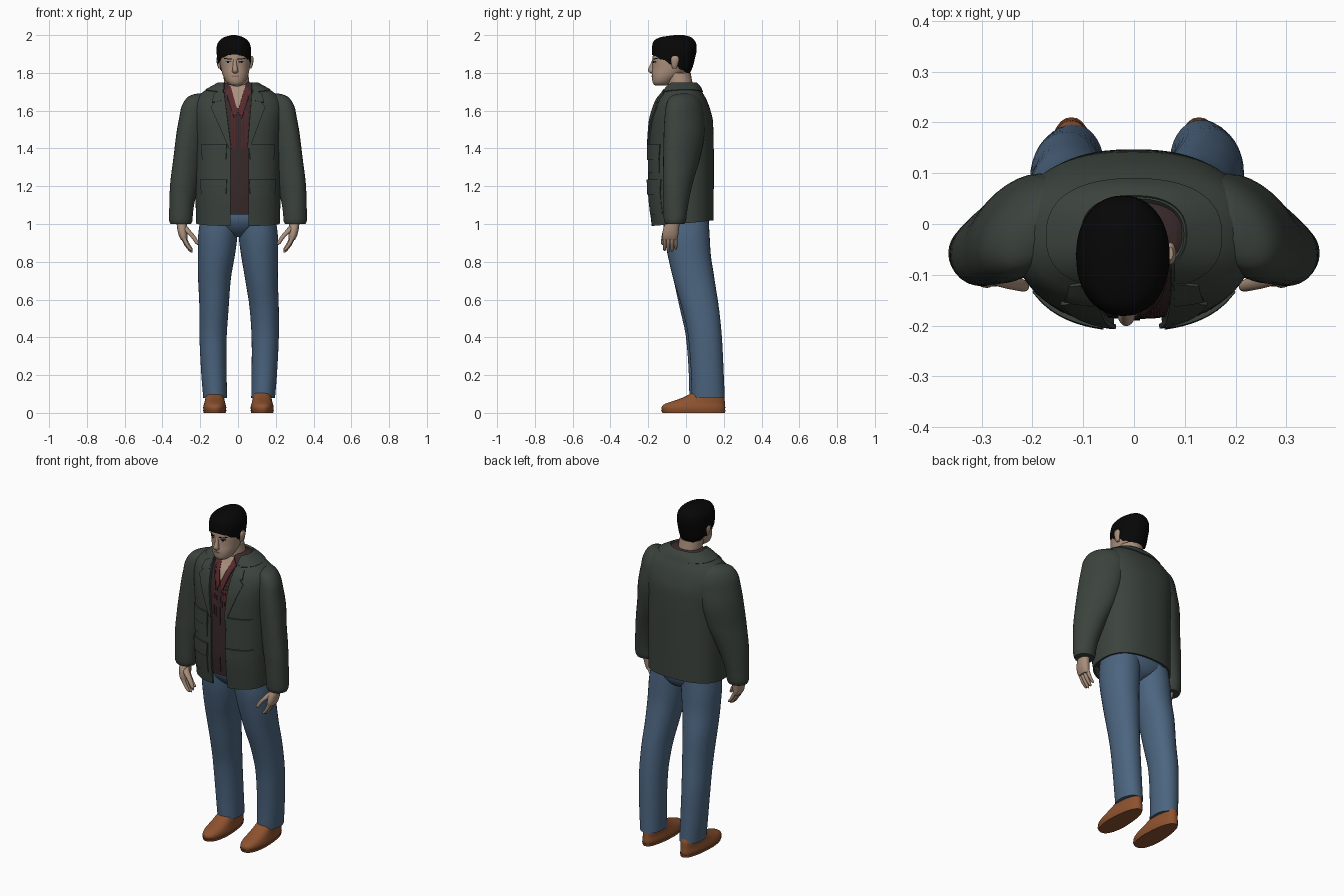
import bpy, math
from math import pi, sin, cos, acos

def mat(name, r, g, b):
    m = bpy.data.materials.new(name)
    m.diffuse_color = (r, g, b, 1)
    return m

OLIVE = mat("dark_olive_cloth", .044, .056, .046)
DENIM = mat("blue_denim", .072, .13, .215)
SHIRT = mat("dark_maroon_cloth", .04, .022, .022)
RED = mat("red_cloth", .10, .022, .026)
SKIN = mat("skin", .40, .275, .20)
LIP = mat("lips", .27, .15, .115)
HAIR = mat("black_hair", .002, .002, .002)
SHOE = mat("brown_leather", .27, .085, .028)
WHITE = mat("eye_white", .32, .32, .32)

# ring = (z, centre x, half width, front y, back y); smooth monotone interpolation by z
def sect(R, z):
    z = min(max(z, R[0][0]), R[-1][0])
    i = 0
    while i < len(R) - 2 and z > R[i + 1][0]:
        i += 1
    h = R[i + 1][0] - R[i][0]
    t = (z - R[i][0]) / h
    slope = lambda j, k: (R[j + 1][k] - R[j][k]) / (R[j + 1][0] - R[j][0])
    def tan(j, k):
        if j == 0: return slope(0, k)
        if j == len(R) - 1: return slope(j - 1, k)
        a, b = slope(j - 1, k), slope(j, k)
        return 2 * a * b / (a + b) if a * b > 0 else 0
    return [(2*t**3 - 3*t*t + 1) * R[i][k] + (t**3 - 2*t*t + t) * h * tan(i, k)
            + (3*t*t - 2*t**3) * R[i + 1][k] + (t**3 - t*t) * h * tan(i + 1, k) for k in range(1, 5)]

def finish(name, verts, faces, m, thick=0, angle=50):
    me = bpy.data.meshes.new(name)
    me.from_pydata(verts, [], faces)
    me.materials.append(m)
    ob = bpy.data.objects.new(name, me)
    bpy.context.collection.objects.link(ob)
    bpy.ops.object.select_all(action='DESELECT')
    ob.select_set(True)
    bpy.context.view_layer.objects.active = ob
    if thick:
        mod = ob.modifiers.new("thickness", 'SOLIDIFY')
        mod.thickness, mod.offset = thick, -1
        bpy.ops.object.modifier_apply(modifier=mod.name)
    bpy.ops.object.shade_smooth_by_angle(angle=math.radians(angle))
    return ob

def loft(name, R, m, n=2.0, seg=32, rows=24, zbot=None, gap=None, thick=0):
    """Stack of superellipses; gap(z) leaves a front opening, zbot(angle) shapes the hem."""
    verts, faces = [], []
    cols = seg + 1 if gap else seg
    sg = lambda v, p: math.copysign(abs(v) ** p, v)
    for i in range(rows + 1):
        t = (1 - cos(pi * i / rows)) / 2
        for j in range(cols):
            a = -pi / 2 + 2 * pi * j / seg
            z0 = zbot(a) if zbot else R[0][0]
            z = z0 + (R[-1][0] - z0) * t
            cx, rx, yf, yb = sect(R, z)
            if gap:
                l, r = gap(z)
                a0 = -acos(min(1, (r - cx) / rx) ** (n / 2))
                a1 = pi + acos(min(1, (cx - l) / rx) ** (n / 2))
                a = a0 + (a1 - a0) * j / seg
            verts.append((cx + rx * sg(cos(a), 2 / n),
                          (yf + yb) / 2 + (yb - yf) / 2 * sg(sin(a), 2 / n), z))
    for i in range(rows):
        for j in range(seg):
            k = (j + 1) % cols
            faces.append((i*cols + j, i*cols + k, (i+1)*cols + k, (i+1)*cols + j))
    if not gap:
        if not thick:
            faces.append(tuple(reversed(range(cols))))
        faces.append(tuple(rows * cols + j for j in range(cols)))
    return finish(name, verts, faces, m, thick)

def patch(name, R, n, quad, off, m, side=1, N=8):
    """Plate lying on the front of a loft; quad = bl, br, tr, tl in (x, z)."""
    if side < 0:
        bl, br, tr, tl = [(-x, z) for x, z in quad]
        quad = (br, bl, tl, tr)
    verts, faces = [], []
    for i in range(N + 1):
        for j in range(N + 1):
            u, v = j / N, i / N
            w = ((1-u)*(1-v), u*(1-v), u*v, (1-u)*v)
            x, z = (sum(w[k] * quad[k][c] for k in range(4)) for c in (0, 1))
            cx, rx, yf, yb = sect(R, z)
            d = max(0, 1 - min(1, abs(x - cx) / rx) ** n) ** (1 / n)
            verts.append((x, (yf + yb) / 2 - (yb - yf) / 2 * d - off, z))
    for i in range(N):
        for j in range(N):
            a = i * (N + 1) + j
            faces.append((a, a + 1, a + N + 2, a + N + 1))
    return finish(name, verts, faces, m, min(off + .003, .0095), 40)

def rect(x0, x1, z0, z1):
    return ((x0, z0), (x1, z0), (x1, z1), (x0, z1))

def grow(R, d):
    return [(z, c, rx + d, f - d, b + d) for z, c, rx, f, b in R]

# Jacket body with open front
JN = 2.4
JACKET = [(.98, 0, .222, -.182, .146), (1.2, 0, .225, -.202, .147), (1.4, 0, .225, -.2, .147),
          (1.54, 0, .235, -.192, .143), (1.61, 0, .24, -.175, .127), (1.66, 0, .228, -.155, .108),
          (1.70, 0, .185, -.125, .085), (1.73, 0, .135, -.108, .07), (1.75, 0, .098, -.092, .05)]
def opening(z):
    t = min(max((z - 1.4) / .3, 0), 1)
    return -.04 - .035 * t, .056 + .018 * t
loft("jacket_body", JACKET, OLIVE, JN, 72, 40, lambda a: 1.005 + .015 * sin(a), opening, .01)
loft("jacket_collar", grow(JACKET, .006), OLIVE, JN, 60, 8,
     lambda a: 1.70 + .012 * abs(cos(a)), lambda z: (-.08, .08), .009)

# Shirt, open neck and its collar
TORSO = grow(JACKET, -.015)
loft("shirt", [(1.05,) + tuple(sect(TORSO, 1.05))] + [r for r in TORSO if r[0] > 1.05], SHIRT, JN, 48, 30)
patch("open_neck", TORSO, JN, ((-.006, 1.615), (.004, 1.615), (.04, 1.735), (-.045, 1.735)), .003, SKIN)
for s in (1, -1):
    patch("shirt_collar", TORSO, JN, ((.002, 1.595), (.018, 1.56), (.066, 1.70), (.04, 1.735)), .006, RED, s)
    patch("shirt_collar_band", TORSO, JN, ((.022, 1.57), (.027, 1.58), (.06, 1.68), (.052, 1.69)), .008, SHIRT, s)
for x in (-.034, -.02, .018, .034, .046):
    patch("shirt_stripe", TORSO, JN, rect(x, x + .005, 1.4, 1.6), .002, RED)
patch("shirt_placket", TORSO, JN, rect(-.012, .012, 1.07, 1.585), .003, SHIRT)

# Jeans hips
loft("jeans_hips", [(.93, 0, .03, -.045, .05), (.955, 0, .09, -.085, .095), (1.0, 0, .195, -.12, .12),
                    (1.03, 0, .205, -.13, .125), (1.12, 0, .2, -.13, .12)], DENIM, 2.2, 40, 16)

for s in (1, -1):
    tag = "right" if s > 0 else "left"
    # Sleeve, sheared so the shoulder sweeps back into the body
    arm = [(1.692, .19, .02, -.03, .02), (1.68, .195, .06, -.07, .045), (1.65, .2, .085, -.09, .07),
           (1.6, .205, .1, -.1, .085), (1.5, .225, .098, -.108, .09), (1.35, .252, .09, -.112, .066),
           (1.2, .284, .076, -.12, .03), (1.08, .3, .064, -.12, .008), (1.02, .303, .062, -.117, 0),
           (1.0, .303, .055, -.11, -.008)]
    arm = [(z, s * c, r, f, b) for z, c, r, f, b in reversed(arm)]
    sleeve = loft(tag + "_sleeve", arm, OLIVE, 2, 32, 32)
    for v in sleeve.data.vertices:
        k = .45 * min(1, max(0, (v.co.z - 1.05) / .3))
        v.co.y -= k * s * (v.co.x - sect(arm, v.co.z)[0])
    # Lapel and flap pockets
    inner = .05 if s > 0 else .036
    patch(tag + "_lapel", JACKET, JN, ((inner, 1.40), (inner + .012, 1.40), (.145, 1.62), (.074, 1.70)), .008, OLIVE, s, 12)
    patch(tag + "_lapel_top", JACKET, JN, ((.08, 1.655), (.138, 1.645), (.128, 1.69), (.078, 1.715)), .0095, OLIVE, s)
    for z0, z1, x1 in ((1.27, 1.42, .195), (1.05, 1.235, .2)):
        patch(tag + "_pocket", JACKET, JN, rect(.066, x1 - .006, z0, z1 - .01), .004, OLIVE, s)
        patch(tag + "_pocket_flap", JACKET, JN,
              ((.064, z1 - .08), (x1 - .004, z1 - .08), (x1, z1), (.06, z1)), .009, OLIVE, s)
    # Hand: palm, four curled fingers, thumb
    loft(tag + "_palm", [(.915, s*.285, .016, -.122, -.048), (.935, s*.29, .022, -.126, -.042),
                         (.97, s*.295, .026, -.122, -.038), (1.03, s*.3, .028, -.095, -.03)], SKIN, 2.3, 20, 12)
    for k in range(4):
        y, d = -.113 + .0195 * k, (.008, 0, .004, .016)[k]
        loft(tag + "_finger", [(z + (d if z < .92 else 0), s * c, r, y - .85 * r, y + .85 * r) for z, c, r in
             ((.85, .246, .004), (.856, .25, .009), (.88, .268, .011), (.91, .283, .012), (.94, .289, .012))],
             SKIN, 2, 12, 12)
    loft(tag + "_thumb", [(.89, s*.213, .004, -.126, -.118), (.897, s*.216, .01, -.133, -.112),
                          (.93, s*.236, .014, -.13, -.102), (.965, s*.268, .018, -.122, -.085),
                          (.995, s*.29, .016, -.1, -.07)], SKIN, 2, 14, 12)
    # Trouser leg
    k = 0 if s > 0 else .012
    leg = [(.08, .133, .063, .03, .205), (.2, .139, .067, .027, .2), (.4, .144, .072, .012, .19),
           (.55, .139, .077, -.02, .175), (.7, .125, .086, -.065, .152), (.85, .113, .099, -.1, .13),
           (.94, .107, .104, -.115, .125), (1.02, .1, .1, -.12, .12)]
    loft(tag + "_leg", [(z, s * (c - k * (z < .65)), r, f - k * (z < .65), b - k * (z < .65) * .7)
                        for z, c, r, f, b in leg], DENIM, 2.1, 36, 32)
    # Shoe and sole, narrower at the heel
    c = s * (.128 - k * .4)
    shoe = loft(tag + "_shoe", [(.012, c, .06, -.127, .206), (.03, c, .062, -.13, .208), (.048, c, .058, -.112, .206),
                (.065, c, .055, -.06, .205), (.085, c, .053, -.008, .203), (.105, c, .05, .03, .195)],
                SHOE, 2.4, 36, 14)
    sole = loft(tag + "_sole", [(0, c, .059, -.125, .206), (.016, c, .063, -.132, .21)], SHOE, 2.4, 36, 2)
    for ob in (shoe, sole):
        for v in ob.data.vertices:
            v.co.x = c + (v.co.x - c) * (1 - .9 * max(0, v.co.y))

# Neck and head
loft("neck", [(1.6, 0, .07, -.1, .055), (1.7, -.003, .068, -.095, .042), (1.8, -.012, .066, -.105, .025)], SKIN, 2, 28, 8)
HEAD = [(1.732, -.011, .02, -.158, -.11), (1.74, -.011, .038, -.172, -.085), (1.76, -.012, .055, -.179, -.06),
        (1.79, -.013, .068, -.181, -.02), (1.83, -.015, .077, -.177, .02), (1.87, -.017, .082, -.177, .034),
        (1.92, -.02, .083, -.172, .04), (1.96, -.022, .07, -.155, .035), (1.985, -.022, .03, -.10, -.01)]
loft("head", HEAD, SKIN, 2.1, 40, 32)
loft("nose", [(1.797, -.015, .006, -.186, -.165), (1.806, -.015, .017, -.198, -.165), (1.815, -.015, .015, -.201, -.165),
              (1.84, -.016, .011, -.191, -.165), (1.87, -.017, .008, -.179, -.165)], SKIN, 2, 16, 12)
for s in (1, -1):
    loft("ear", [(1.822, -.016 + s*.08, .006, -.07, -.05), (1.84, -.016 + s*.084, .01, -.077, -.044),
                 (1.875, -.016 + s*.088, .011, -.08, -.036), (1.89, -.016 + s*.087, .006, -.07, -.045)], SKIN, 2, 16, 10)
    e = -.017 + s * .036
    patch("eye", HEAD, 2.1, rect(e - .012, e + .012, 1.853, 1.860), .002, WHITE, 1, 4)
    patch("iris", HEAD, 2.1, rect(e - .005, e + .005, 1.853, 1.860), .003, HAIR, 1, 2)
    patch("eyelid_line", HEAD, 2.1, rect(e - .014, e + .014, 1.860, 1.863), .003, HAIR, 1, 4)
    patch("eyebrow", HEAD, 2.1, ((e - .02, 1.872 - s*.001), (e + .02, 1.872 + s*.001),
                                 (e + .02, 1.877 + s*.001), (e - .02, 1.877 - s*.001)), .003, HAIR, 1, 4)
patch("mouth", HEAD, 2.1, rect(-.034, .006, 1.778, 1.786), .002, LIP, 1, 4)

# Hair cap with a hairline that drops from forehead to nape
loft("hair", [(1.78, -.018, .074, -.16, .012), (1.83, -.02, .086, -.173, .035), (1.88, -.021, .09, -.181, .048),
              (1.92, -.022, .092, -.181, .056), (1.95, -.023, .087, -.178, .055), (1.972, -.023, .074, -.168, .045),
              (1.99, -.023, .048, -.13, .025), (2.0, -.023, .012, -.06, -.01)], HAIR, 2.15, 48, 28,
     lambda a: 1.843 - .054 * sin(a) + .006 * sin(a * 12) * cos(a) ** 2, thick=.008)
